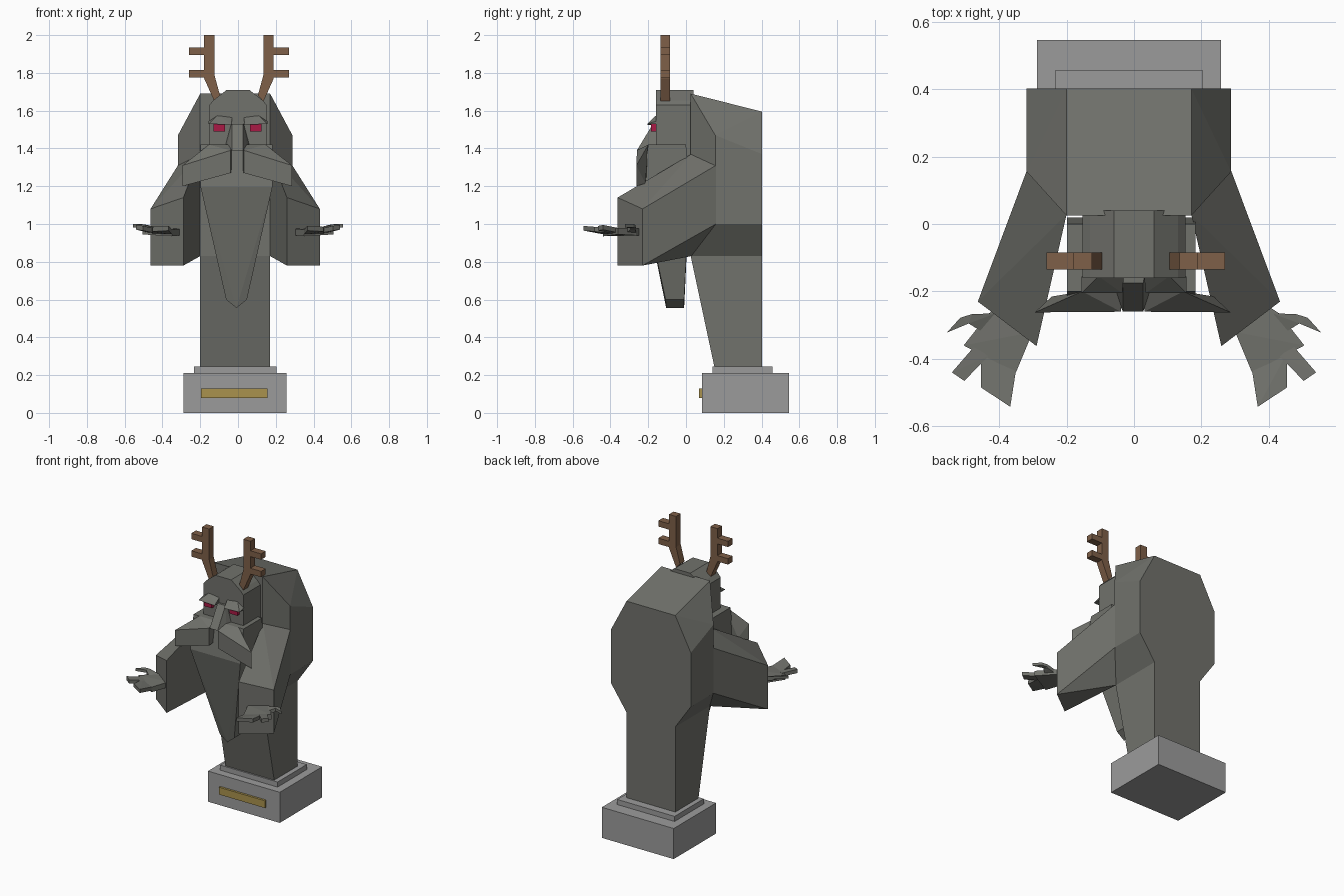
import bpy, bmesh

STONE, PALE = (0.165, 0.168, 0.15, 1), (0.33, 0.33, 0.33, 1)
BROWN, RED, GOLD = (0.21, 0.115, 0.065, 1), (0.4, 0.01, 0.06, 1), (0.4, 0.29, 0.075, 1)
mats = {}


def paint(ob, color):
    if color not in mats:
        mats[color] = bpy.data.materials.new("paint")
        mats[color].diffuse_color = color
    ob.data.materials.append(mats[color])


def hull(name, pts, color):
    """Flat-faced convex solid around a few corner points."""
    bm = bmesh.new()
    for p in pts:
        bm.verts.new(p)
    bmesh.ops.convex_hull(bm, input=bm.verts)
    bmesh.ops.dissolve_limit(bm, angle_limit=0.01, verts=bm.verts, edges=bm.edges)
    bmesh.ops.recalc_face_normals(bm, faces=bm.faces)
    me = bpy.data.meshes.new(name)
    bm.to_mesh(me)
    bm.free()
    ob = bpy.data.objects.new(name, me)
    bpy.context.collection.objects.link(ob)
    paint(ob, color)


def flip(pts, cx, s=1):
    return [(cx + s * x, y, z) for x, y, z in pts]


def centred(name, pts, cx, color=STONE):
    """Solid that is symmetric about x = cx."""
    hull(name, flip(pts, cx) + flip(pts, cx, -1), color)


def pair(name, pts, cx, color=STONE):
    """Two mirrored solids, right and left of x = cx."""
    for side, s in (("right", 1), ("left", -1)):
        hull(f"{name}_{side}", flip(pts, cx, s), color)


def slab(top, t):
    return top + [(x, y, z - t) for x, y, z in top]


def block(hx, y0, y1, z0, z1):
    return [(hx, y, z) for y in (y0, y1) for z in (z0, z1)]


def bar(outline, y0, y1):
    return [(x, y, z) for x, z in outline for y in (y0, y1)]


# Plinth and plaque
C = -0.015
centred("plinth_base", block(0.273, 0.085, 0.545, 0, 0.21), C, PALE)
centred("plinth_step", block(0.218, 0.14, 0.457, 0.21, 0.245), C, PALE)
centred("plaque", block(0.175, 0.07, 0.09, 0.08, 0.13), C - 0.005, GOLD)

# Robe: tapering column below, broad hunched back above
centred("robe_column", [(0.185, 0.15, 0.245), (0.185, 0.402, 0.245),
                        (0.185, 0.025, 0.83), (0.185, 0.402, 0.83)], C)
centred("robe_back", [(0.185, 0.025, 0.83), (0.185, 0.402, 0.83),
                      (0.303, 0.155, 1.0), (0.303, 0.402, 1.0),
                      (0.303, 0.155, 1.47), (0.303, 0.402, 1.37),
                      (0.185, 0.025, 1.69), (0.185, 0.402, 1.595)], C)

# Sleeves
pair("sleeve", [(0.303, 0.158, 1.31), (0.185, 0.028, 1.37),
                (0.303, 0.158, 1.0), (0.185, 0.028, 0.83),
                (0.448, -0.23, 1.08), (0.274, -0.362, 1.14),
                (0.448, -0.23, 0.78), (0.274, -0.362, 0.78)], C)

# Open hands: palm, fingers, thumb
pair("palm", slab([(0.30, -0.32, 0.975), (0.40, -0.245, 0.975), (0.43, -0.265, 0.975),
                   (0.505, -0.36, 0.98), (0.35, -0.44, 0.97)], 0.035), 0)
pair("fingers", slab([(0.35, -0.435, 0.97), (0.455, -0.38, 0.975),
                      (0.453, -0.485, 0.985), (0.367, -0.542, 0.99)], 0.025), 0)
pair("little_finger", slab([(0.43, -0.39, 0.975), (0.475, -0.365, 0.98),
                            (0.54, -0.44, 0.995), (0.503, -0.465, 0.99)], 0.025), 0)
pair("thumb_base", slab([(0.41, -0.265, 0.975), (0.48, -0.267, 0.995),
                         (0.49, -0.295, 0.995), (0.45, -0.32, 0.975)], 0.025), 0)
pair("thumb_tip", slab([(0.48, -0.267, 0.995), (0.515, -0.278, 1.0),
                        (0.555, -0.322, 1.0), (0.49, -0.295, 0.995)], 0.018), 0)

# Head with rounded crown
centred("head", bar([(0.152, 1.2), (0.152, 1.63), (0.13, 1.655), (0.06, 1.71)],
                    -0.16, 0.04), 0)

# Brows, eyes and nose
pair("brow", [(0.155, -0.155, 1.545), (0.105, -0.155, 1.578), (0.03, -0.155, 1.568),
              (0.155, -0.205, 1.53), (0.035, -0.205, 1.525),
              (0.155, -0.155, 1.53), (0.035, -0.155, 1.525)], 0)
pair("eye", [(x, y, z) for x in (0.067, 0.127) for y in (-0.185, -0.15)
             for z in (1.49, 1.53)], -0.003, RED)
centred("nose", [(0.03, -0.175, 1.53), (0.035, -0.15, 1.53), (0.03, -0.26, 1.39),
                 (0.065, -0.16, 1.41), (0.055, -0.2, 1.40)], -0.003)

# Beard and moustache
centred("beard", [(0.19, -0.2, 1.42), (0.19, 0.0, 1.42),
                  (0.19, -0.235, 1.195), (0.19, 0.02, 1.195),
                  (0.055, -0.108, 0.6), (0.055, -0.01, 0.6),
                  (0, -0.105, 0.555), (0, -0.01, 0.555)], -0.008)
pair("moustache", [(0.29, -0.262, 1.31), (0.29, -0.262, 1.2),
                   (0.035, -0.26, 1.39), (0.035, -0.26, 1.27),
                   (0.15, -0.2, 1.42), (0.03, -0.2, 1.42),
                   (0.03, -0.2, 1.28), (0.24, -0.215, 1.215)], -0.004)

# Antlers: leaning root, upright beam, two tines each
for name, outline in (
        ("antler_root", [(0.13, 1.65), (0.10, 1.68), (0.13, 1.79), (0.184, 1.77)]),
        ("antler_beam", [(0.13, 1.785), (0.184, 1.77), (0.184, 2), (0.13, 2)]),
        ("antler_low_tine", [(0.18, 1.775), (0.265, 1.775), (0.265, 1.815), (0.18, 1.815)]),
        ("antler_high_tine", [(0.18, 1.895), (0.265, 1.895), (0.265, 1.935), (0.18, 1.935)])):
    pair(name, bar(outline, -0.135, -0.085), 0.005, BROWN)
